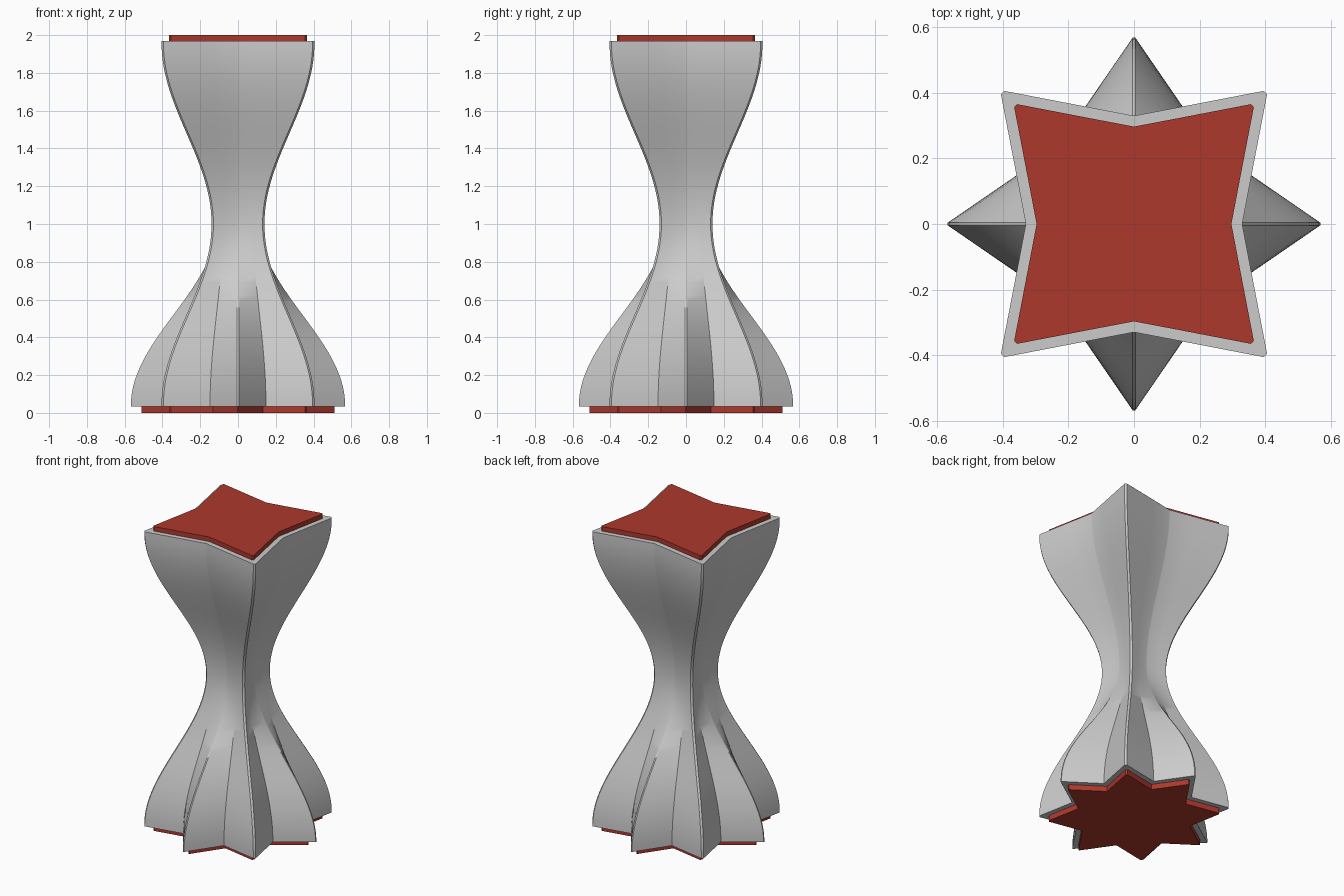
import bpy, bmesh
from math import cos, pi

if "Cube" in bpy.data.objects:
    bpy.data.objects.remove(bpy.data.objects["Cube"])


def section(z, scale=1.0):
    """Star outline at height z: four points above the waist, eight below."""
    t = min(abs(1 - z) / 0.96, 1)
    f = 0.5 - 0.5 * cos(pi * t)
    corner = 0.14 + 0.265 * f            # diagonal points
    valley = 0.115 + 0.215 * f           # dents between them
    w = 0.08 + 0.068 * f                 # half width of lower spikes
    spike = 0.115 + 0.452 * f if z < 1 else valley
    side = valley + (corner - valley) * w / corner
    c, e = 0.004, 0.010                  # tiny blunted tips
    quarter = [(side, -w), (spike, -c), (spike, c), (side, w),
               (corner, corner - e), (corner - e, corner)]
    pts = []
    for k in range(4):
        for x, y in quarter:
            for _ in range(k):
                x, y = -y, x
            pts.append((x * scale, y * scale))
    return pts


def loft(name, layers, color=None):
    """Skin a stack of (z, outline) layers and close both ends."""
    bm = bmesh.new()
    rings = [[bm.verts.new((x, y, z)) for x, y in pts] for z, pts in layers]
    n = len(rings[0])
    for a, b in zip(rings, rings[1:]):
        for i in range(n):
            j = (i + 1) % n
            bm.faces.new((a[i], a[j], b[j], b[i]))
    bm.faces.new(rings[0][::-1])
    bm.faces.new(rings[-1])
    bmesh.ops.recalc_face_normals(bm, faces=bm.faces)
    mesh = bpy.data.meshes.new(name)
    bm.to_mesh(mesh)
    bm.free()
    obj = bpy.data.objects.new(name, mesh)
    bpy.context.collection.objects.link(obj)
    if color:
        mat = bpy.data.materials.new(name + "_red")
        mat.diffuse_color = color
        mat.use_nodes = True
        mat.node_tree.nodes["Principled BSDF"].inputs["Base Color"].default_value = mat.diffuse_color
        mesh.materials.append(mat)
    return obj


# Waisted body
STEPS = 56
heights = [0.035 + (1.97 - 0.035) * i / STEPS for i in range(STEPS + 1)]
body = loft("body", [(z, section(z)) for z in heights])
bpy.context.view_layer.objects.active = body
body.select_set(True)
bpy.ops.object.shade_smooth_by_angle(angle=pi / 6)

# Red inset plates on both ends
RED = (0.42, 0.04, 0.025, 1)
for name, z0, z1, ref in (("top_plate", 1.96, 2.0, 1.97), ("base_plate", 0.0, 0.045, 0.03)):
    outline = section(ref, 0.9)
    loft(name, [(z0, outline), (z1, outline)], RED)
